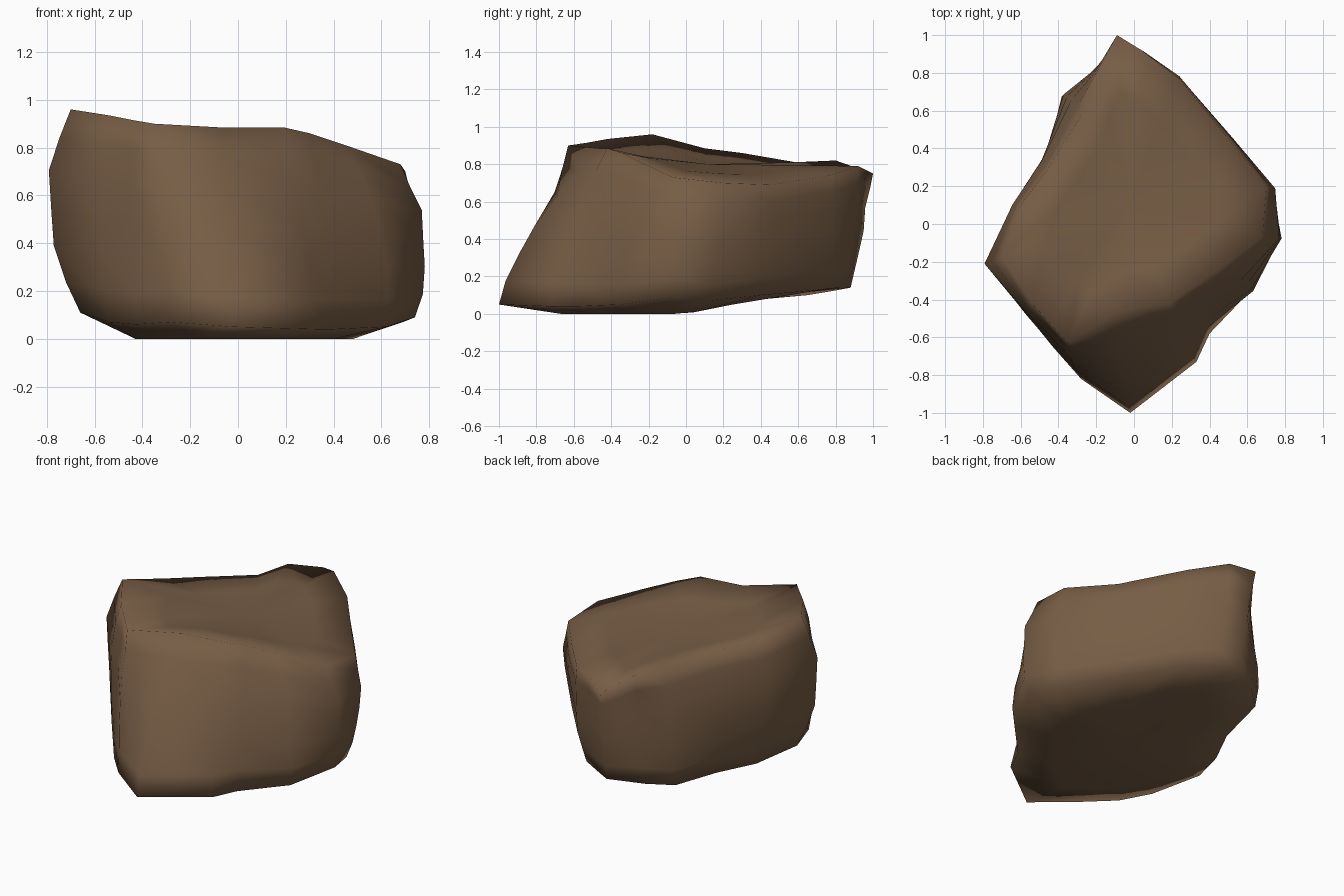
import bpy
import bmesh
import random
from mathutils import Vector

random.seed(4)
default = bpy.data.objects.get("Cube")
if default:
    bpy.data.objects.remove(default, do_unlink=True)

# Rock colour
stone = bpy.data.materials.new("brown_stone")
stone.use_nodes = True
colour = (0.185, 0.11, 0.06, 1)
stone.diffuse_color = colour
shader = next(n for n in stone.node_tree.nodes if n.type == "BSDF_PRINCIPLED")
shader.inputs["Base Color"].default_value = colour
shader.inputs["Roughness"].default_value = 0.9

# Upright ribs around the rock: foot point, rim point, outward bulge
ribs = [
    ((-.05, .88, .14), (-.09, 1, .75), 0),
    ((.06, .82, .14), (.04, .92, .79), .03),
    ((.2, .73, .13), (.24, .77, .74), .04),
    ((.46, .4, .1), (.5, .45, .69), .04),
    ((.69, .12, .07), (.7, .2, .7), .05),
    ((.74, -.07, .09), (.68, -.07, .73), .07),
    ((.62, -.35, .05), (.45, -.24, .81), .07),
    ((.4, -.58, .04), (.3, -.34, .86), .02),
    ((.33, -.73, .04), (.19, -.42, .885), .03),
    ((-.02, -1, .05), (-.08, -.46, .885), .08),
    ((-.28, -.82, .07), (-.35, -.63, .9), .01),
    ((-.43, -.65, .06), (-.44, -.53, .915), .02),
    ((-.54, -.48, .07), (-.54, -.42, .935), .05),
    ((-.66, -.19, .11), (-.7, -.18, .96), .11),
    ((-.56, .08, .07), (-.6, .1, .885), .06),
    ((-.44, .32, .07), (-.45, .3, .86), .05),
    ((-.38, .65, .1), (-.27, .59, .81), .07),
    ((-.25, .77, .12), (-.2, .8, .82), .02),
]

# Position along a rib, and how much of its bulge applies there
levels = [(0, 0), (.15, .55), (.33, .9), (.5, 1), (.7, .9), (.86, .5), (1, 0)]


def rib_point(foot, rim, bulge, t, share):
    """Point on a rib, pushed outward and slightly roughened."""
    point = Vector(foot).lerp(Vector(rim), t)
    outward = Vector((point.x, point.y, 0)).normalized()
    rough = random.uniform(-.01, .01) * share
    return point + outward * (bulge * share + rough)


def bridge(bm, lower, upper):
    """Skin two rings of vertices with quads."""
    count = len(lower)
    for i in range(count):
        j = (i + 1) % count
        bm.faces.new((lower[i], lower[j], upper[j], upper[i]))


def cap(bm, ring, centre, height):
    """Close a ring with an inner ring, set to a height rule, and a fan."""
    middle = Vector(centre)
    inner = []
    for vert in ring:
        point = vert.co.lerp(middle, .35)
        point.z = height(vert.co.z, point.y)
        inner.append(bm.verts.new(point))
    bridge(bm, ring, inner)
    hub = bm.verts.new(middle)
    for i in range(len(inner)):
        bm.faces.new((inner[i], inner[(i + 1) % len(inner)], hub))


def hollow(edge_z, y):
    """The top dips gently inside its rim."""
    return edge_z * .5 + .4


def underside(edge_z, y):
    """The base is flat in front and rises towards the back."""
    return max(0, .2 * y)


# Rock body: side rings, top and underside
bm = bmesh.new()
rings = []
for t, share in levels:
    rings.append([bm.verts.new(rib_point(*rib, t, share)) for rib in ribs])
for lower, upper in zip(rings, rings[1:]):
    bridge(bm, lower, upper)
cap(bm, rings[-1], (-.02, .12, .8), hollow)
cap(bm, rings[0], (0, -.05, .02), underside)
bmesh.ops.recalc_face_normals(bm, faces=bm.faces)

mesh = bpy.data.meshes.new("rock")
bm.to_mesh(mesh)
bm.free()
mesh.materials.append(stone)
for polygon in mesh.polygons:
    polygon.use_smooth = True
rock = bpy.data.objects.new("rock", mesh)
bpy.context.collection.objects.link(rock)
